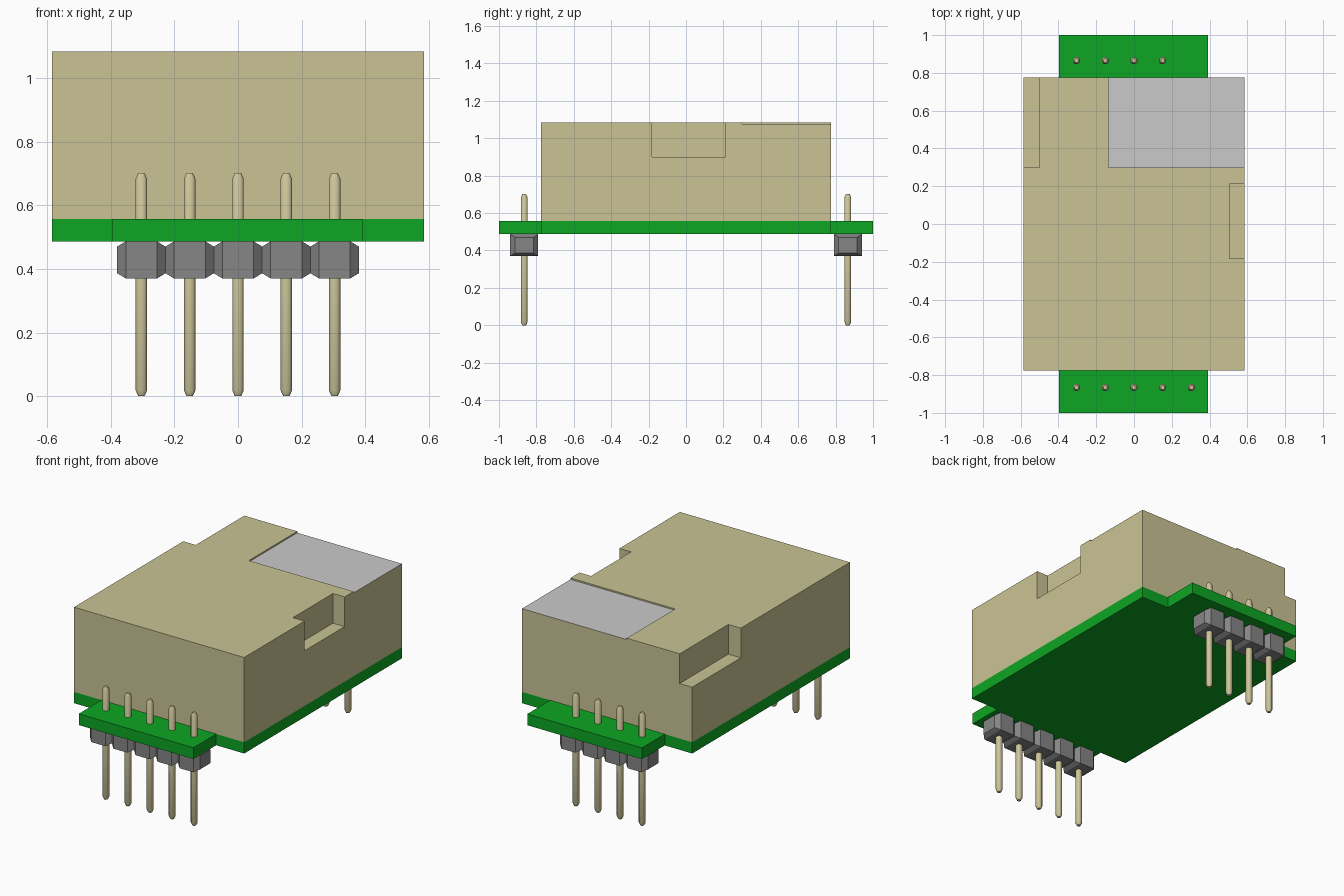
import bpy, bmesh, math
from mathutils import Vector

if "Cube" in bpy.data.objects:
    bpy.data.objects.remove(bpy.data.objects["Cube"])


def material(name, rgb):
    m = bpy.data.materials.new(name)
    m.diffuse_color = (*rgb, 1)
    m.use_nodes = True
    m.node_tree.nodes["Principled BSDF"].inputs["Base Color"].default_value = m.diffuse_color
    return m


TAN = material("tan plastic", (0.59, 0.55, 0.30))
GREEN = material("board green", (0.004, 0.38, 0.017))
SILVER = material("label silver", (0.59, 0.59, 0.59))
GREY = material("header grey", (0.24, 0.24, 0.24))
PIN = material("pale gold", (0.62, 0.57, 0.33))


def add_object(name, bm, *mats):
    bmesh.ops.recalc_face_normals(bm, faces=bm.faces)
    me = bpy.data.meshes.new(name)
    bm.to_mesh(me)
    bm.free()
    for m in mats:
        me.materials.append(m)
    ob = bpy.data.objects.new(name, me)
    bpy.context.collection.objects.link(ob)
    return ob


def loft(bm, rings):
    """Skin a list of equal-length point rings and cap both ends."""
    vs = [[bm.verts.new(p) for p in r] for r in rings]
    n = len(vs[0])
    for a, b in zip(vs, vs[1:]):
        for i in range(n):
            bm.faces.new((a[i], a[(i + 1) % n], b[(i + 1) % n], b[i]))
    bm.faces.new(vs[0])
    bm.faces.new(vs[-1])


def prism(name, outline, z0, z1, *mats):
    bm = bmesh.new()
    loft(bm, [[(x, y, z) for x, y in outline] for z in (z0, z1)])
    return add_object(name, bm, *mats)


def rect(x0, x1, y0, y1):
    return [(x0, y0), (x1, y0), (x1, y1), (x0, y1)]


# circuit board with a tab at each end
W, D, Z0, Z1, TOP = 0.586, 0.776, 0.487, 0.557, 1.085
T0, T1 = -0.397, 0.393
prism("circuit_board", [(-W, -D), (T0, -D), (T0, -1), (T1, -1), (T1, -D), (W, -D),
                        (W, D), (T1, D), (T1, 1), (T0, 1), (T0, D), (-W, D)], Z0, Z1, GREEN)

# housing with side notch, corner notch and shallow label recess
case = prism("housing", rect(-W, W, -D, D), Z1, TOP, TAN, SILVER)
cuts = [(rect(0.506, 0.7, -0.182, 0.212), 0.90),
        (rect(-0.7, -0.50, 0.298, 0.9), 0.90),
        (rect(-0.135, 0.7, 0.30, 0.9), 1.076)]
bpy.context.view_layer.objects.active = case
for outline, z in cuts:
    cutter = prism("cutter", outline, z, 1.3, TAN)
    cutter.hide_render = True
    mod = case.modifiers.new("cut", "BOOLEAN")
    mod.operation, mod.solver, mod.object = "DIFFERENCE", "EXACT", cutter
    bpy.ops.object.modifier_apply(modifier=mod.name)
    bpy.data.objects.remove(cutter)
# recess floor is the silver label
for f in case.data.polygons:
    f.material_index = int(f.normal.z > 0.9 and abs(f.center.z - 1.076) < 0.003)


# header block: box whose ends along x are chamfered
def header_block(bm, x, y):
    zc = (0.37 + Z0) / 2
    rings = []
    for dx, hy, hz in ((-0.076, 0.05, 0.042), (-0.049, 0.075, 0.0585),
                       (0.049, 0.075, 0.0585), (0.076, 0.05, 0.042)):
        rings.append([(x + dx, y + a * hy, zc + b * hz)
                      for a, b in ((-1, -1), (1, -1), (1, 1), (-1, 1))])
    loft(bm, rings)


# pin: square rod with chamfered edges and tapered tips
def pin(bm, x, y):
    rings = []
    for z, h in ((0, 0.010), (0.018, 0.018), (0.684, 0.018), (0.702, 0.010)):
        c = h * 0.5
        rings.append([(x + a, y + b, z) for a, b in
                      ((-c, -h), (c, -h), (h, -c), (h, c), (c, h), (-c, h), (-h, c), (-h, -c))])
    loft(bm, rings)


# front row of five, back row of four
for side, y, count in (("front", -0.865, 5), ("back", 0.865, 4)):
    blocks, pins = bmesh.new(), bmesh.new()
    for i in range(count):
        x = -0.304 + 0.152 * i
        header_block(blocks, x, y)
        pin(pins, x, y)
    add_object(side + "_header", blocks, GREY)
    ob = add_object(side + "_pins", pins, PIN)
    bpy.ops.object.select_all(action="DESELECT")
    ob.select_set(True)
    bpy.context.view_layer.objects.active = ob
    bpy.ops.object.shade_smooth_by_angle(angle=math.radians(50))
